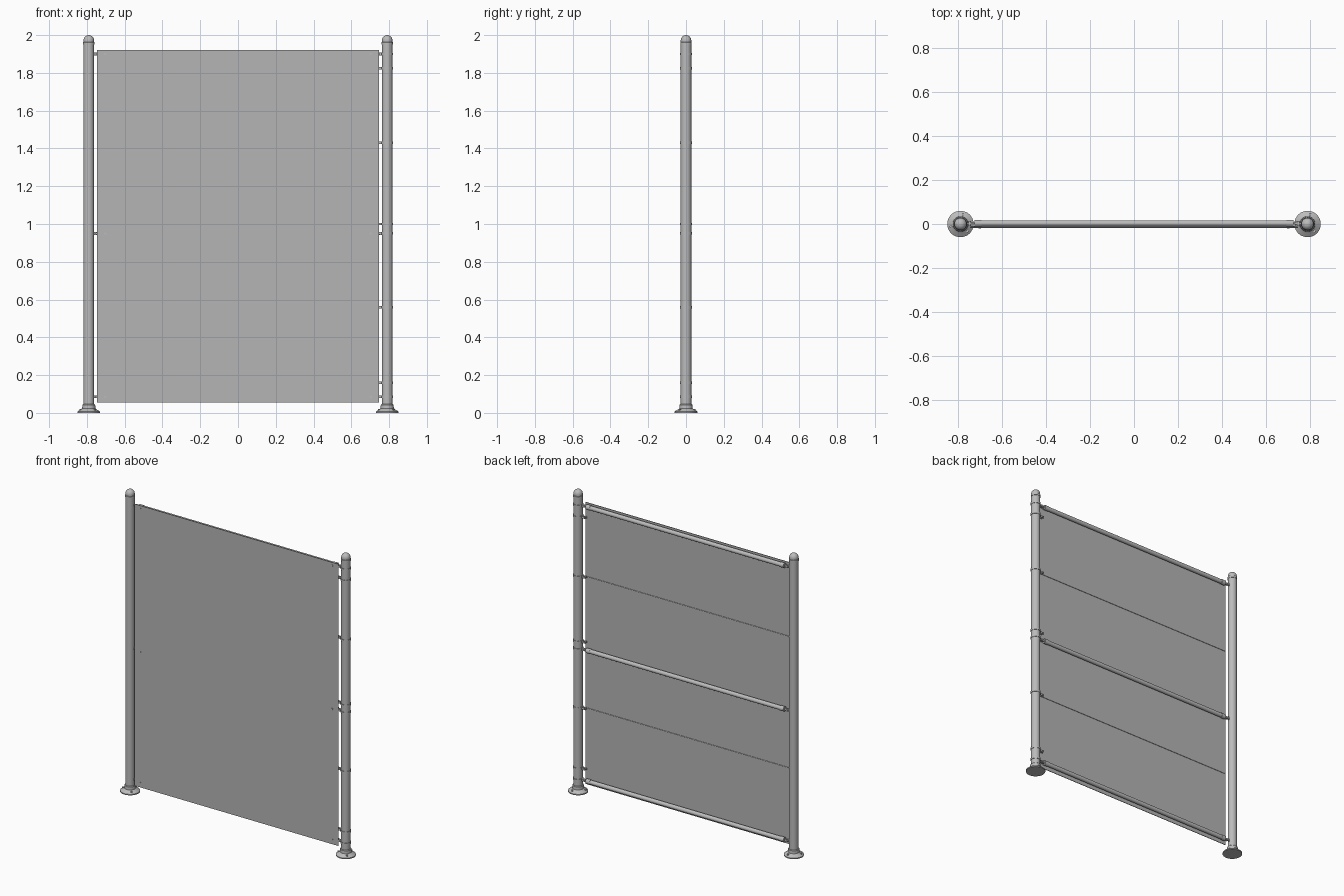
import bpy, bmesh, math
from mathutils import Vector

default = bpy.data.objects.get("Cube")
if default:
    bpy.data.objects.remove(default, do_unlink=True)


def material(name, value):
    m = bpy.data.materials.new(name)
    m.use_nodes = True
    col = (value, value, value, 1)
    m.diffuse_color = col
    m.node_tree.nodes["Principled BSDF"].inputs["Base Color"].default_value = col
    return m


METAL = material("steel grey", 0.5)
SHEET = material("panel grey", 0.46)
made = []


def finish(bm, name, mat):
    bmesh.ops.recalc_face_normals(bm, faces=bm.faces)
    me = bpy.data.meshes.new(name)
    bm.to_mesh(me)
    bm.free()
    me.materials.append(mat)
    ob = bpy.data.objects.new(name, me)
    bpy.context.collection.objects.link(ob)
    made.append(ob)
    return ob


def box(name, centre, size, mat=METAL):
    bm = bmesh.new()
    bmesh.ops.create_cube(bm, size=1)
    for v in bm.verts:
        v.co = Vector(centre) + Vector([a * b for a, b in zip(v.co, size)])
    return finish(bm, name, mat)


def rod(name, start, end, radius, sides=24):
    a, b = Vector(start), Vector(end)
    bm = bmesh.new()
    bmesh.ops.create_cone(bm, cap_ends=True, segments=sides,
                          radius1=radius, radius2=radius, depth=(b - a).length)
    turn = (b - a).to_track_quat('Z', 'Y')
    for v in bm.verts:
        v.co = turn @ v.co + (a + b) / 2
    return finish(bm, name, METAL)


def lathe(name, x, profile, sides=40):
    """Spin a radius/height profile around a vertical axis at x."""
    bm = bmesh.new()
    vs = [bm.verts.new((r, 0, z)) for r, z in profile]
    es = [bm.edges.new(p) for p in zip(vs, vs[1:])]
    bmesh.ops.spin(bm, geom=vs + es, cent=(0, 0, 0), axis=(0, 0, 1),
                   angle=math.tau, steps=sides)
    bmesh.ops.remove_doubles(bm, verts=bm.verts, dist=1e-5)
    for v in bm.verts:
        v.co.x += x
    return finish(bm, name, METAL)


POST_X, POST_R = 0.79, 0.028
RAIL_Y, RAIL_R = 0.003, 0.014
RAILS = (0.085, 0.95, 1.9)
CABLES = (0.56, 1.43)
EXTRA_CLAMPS = (0.16, 1.0, 1.825)

# Posts with flanged feet and domed caps
dome = [(0.028 * math.cos(t * math.pi / 16), 1.972 + 0.028 * math.sin(t * math.pi / 16))
        for t in range(8)] + [(0, 2)]
for side, s in (("right", -1), ("left", 1)):
    x = s * POST_X
    rod(side + "_post", (x, 0, 0.008), (x, 0, 1.95), POST_R, 40)
    lathe(side + "_post_cap", x, [(0, 1.95), (0.03, 1.95), (0.03, 1.962), (0.028, 1.964)] + dome)
    lathe(side + "_base_flange", x, [(0, 0), (0.06, 0), (0.06, 0.007), (0.055, 0.011),
                                     (0.042, 0.018), (0.035, 0.024), (0.034, 0.043),
                                     (0.031, 0.046), (0, 0.046)])
    for i in range(3):
        a = math.radians(75 + 120 * i)
        px, py = x + 0.046 * math.cos(a), 0.046 * math.sin(a)
        rod(side + "_base_bolt", (px, py, 0.005), (px, py, 0.021), 0.006, 6)

# Panel sheet in front of the rails
box("panel", (0, -0.016, 0.9875), (1.494, 0.004, 1.865), SHEET)

# Tubular rails, their end sleeves, tongues and panel screws
for z in RAILS:
    rod("rail", (-0.72, RAIL_Y, z), (0.72, RAIL_Y, z), RAIL_R)
    for s in (-1, 1):
        rod("rail_end_sleeve", (s * 0.695, RAIL_Y, z), (s * 0.725, RAIL_Y, z), RAIL_R + 0.002)
        box("rail_tongue", (s * 0.745, RAIL_Y, z), (0.045, 0.008, 0.014))
        rod("rail_pin", (s * 0.748, -0.01, z), (s * 0.748, 0.013, z), 0.006, 12)
        rod("panel_screw", (s * 0.703, -0.014, z), (s * 0.703, -0.021, z), 0.006, 12)

# Thin cables behind the panel
for z in CABLES:
    rod("cable", (-0.745, -0.0125, z), (0.745, -0.0125, z), 0.0025, 8)

# Clamp rings with paired ears on the left post
for z in RAILS + CABLES + EXTRA_CLAMPS:
    h = 0.0065
    lathe("clamp_ring", POST_X, [(0.027, z - h), (0.031, z - h), (0.031, z + h),
                                 (0.027, z + h), (0.027, z - h)])
    for s in (-1, 1):
        box("clamp_ear", (0.749, s * 0.006, z), (0.034, 0.003, 2 * h))
    rod("clamp_bolt", (0.738, -0.012, z), (0.738, 0.012, z), 0.005, 8)

# Smooth round parts while keeping edges crisp
for ob in bpy.context.selected_objects:
    ob.select_set(False)
for ob in made:
    ob.select_set(True)
bpy.context.view_layer.objects.active = made[0]
bpy.ops.object.shade_smooth_by_angle(angle=math.radians(35))
